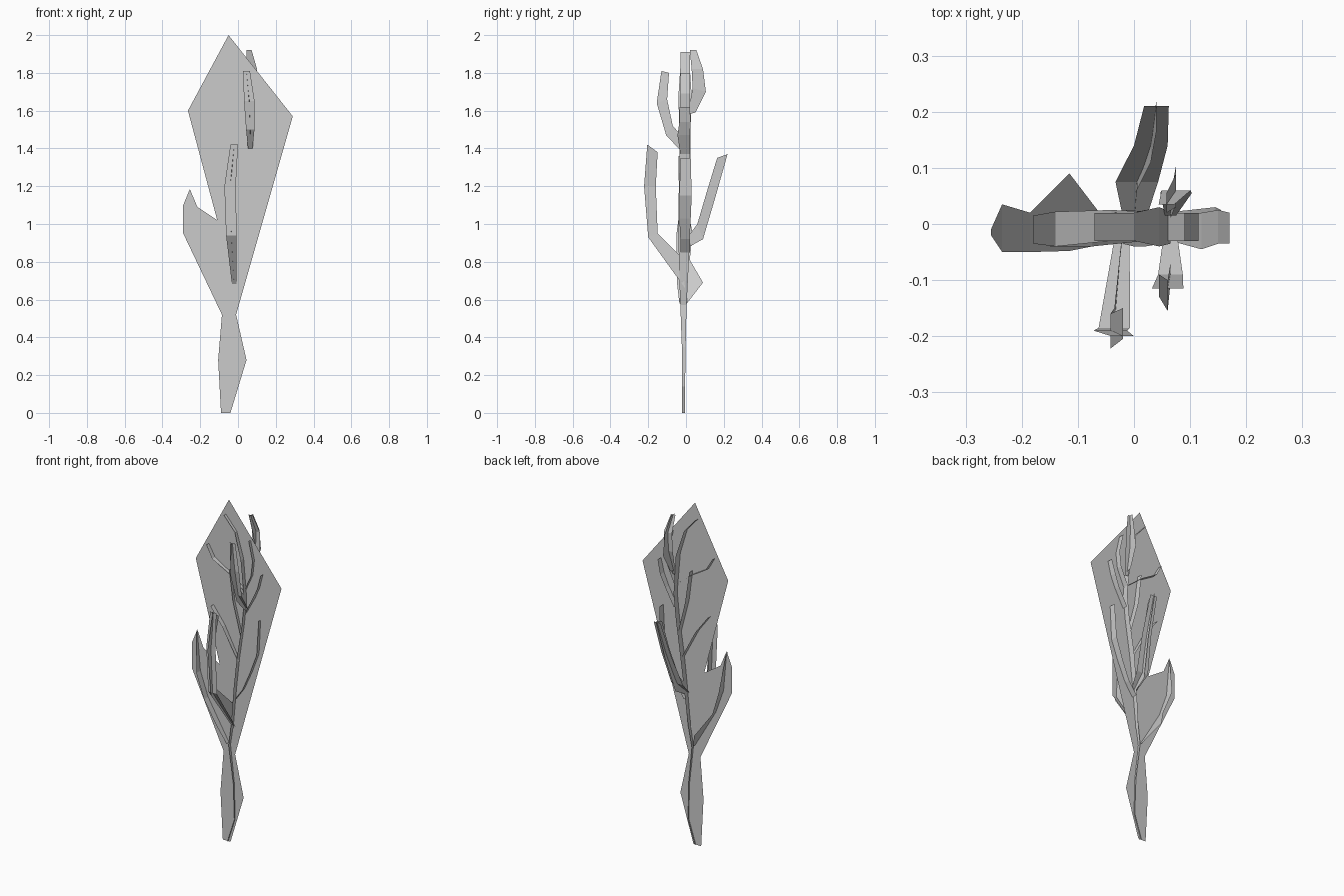
import bpy

CARD_Y = -0.012


def mesh_object(name, verts, faces):
    me = bpy.data.meshes.new(name)
    me.from_pydata(verts, [], faces)
    me.update()
    ob = bpy.data.objects.new(name, me)
    bpy.context.collection.objects.link(ob)
    return ob


def strip(name, left, right):
    """Quad strip between two matching edge paths."""
    n = len(left)
    faces = [(i, i + 1, n + i + 1, n + i) for i in range(n - 1)]
    return mesh_object(name, left + right, faces)


def flat_branch(name, path):
    """Ribbon crossing the main card: path of (x, z, y_front, y_back)."""
    strip(name, [(x, a, z) for x, z, a, b in path],
          [(x, b, z) for x, z, a, b in path])


def crossed_branch(name, spine, half_x, outer, inner):
    """Branch leaving the card: a ribbon across x and a card in the yz plane."""
    strip(name + "_ribbon",
          [(x - w, y, z) for (x, y, z), w in zip(spine, half_x)],
          [(x + w, y, z) for (x, y, z), w in zip(spine, half_x)])
    strip(name + "_card",
          [(p[0], y, z) for p, (y, z) in zip(spine, outer)],
          [(p[0], y, z) for p, (y, z) in zip(spine, inner)])


# Main foliage card
outline = [(-.09, 0), (-.04, 0), (.045, .28), (-.01, .52), (.29, 1.57),
           (-.05, 2), (-.265, 1.6), (-.11, 1.02), (-.215, 1.09),
           (-.255, 1.185), (-.29, 1.1), (-.29, .95), (-.085, .52),
           (-.105, .28)]
mesh_object("foliage_card", [(x, CARD_Y, z) for x, z in outline],
            [tuple(range(len(outline)))])

# Trunk ribbon
flat_branch("trunk", [
    (-.055, 0, -.02, -.005), (-.01, .14, -.02, -.005), (-.015, .35, -.022, -.002),
    (-.04, .57, -.03, .003), (-.02, .7, -.035, .01), (0, .92, -.04, .02),
    (.02, 1.1, -.04, .025), (.05, 1.3, -.035, .022), (.065, 1.45, -.035, .022),
    (.045, 1.68, -.04, .03), (0, 1.83, -.03, .02), (-.07, 1.91, -.03, .02)])

# Side branches lying along the card
flat_branch("lower_left_branch", [
    (-.05, .58, -.035, .005), (-.115, .69, -.048, .09), (-.185, .81, -.05, .02),
    (-.235, .95, -.05, .035), (-.255, 1.18, -.02, -.01)])
flat_branch("lower_right_branch", [
    (0, .85, -.03, .02), (.05, .92, -.03, .02), (.1, 1.03, -.035, .025),
    (.145, 1.15, -.035, .03), (.155, 1.35, -.03, .025)])
flat_branch("middle_left_branch", [
    (.02, 1.08, -.03, .02), (-.075, 1.26, -.04, .022), (-.15, 1.36, -.04, .02)])
flat_branch("middle_branch", [
    (.04, 1.22, -.03, .02), (-.012, 1.42, -.03, .025), (-.035, 1.6, -.03, .02)])
flat_branch("upper_left_branch", [
    (.06, 1.5, -.03, .02), (-.04, 1.58, -.03, .025), (-.14, 1.64, -.04, .022),
    (-.18, 1.71, -.035, .015)])
flat_branch("upper_right_branch", [
    (.065, 1.37, -.03, .02), (.12, 1.47, -.045, .02), (.15, 1.54, -.035, .025),
    (.17, 1.62, -.035, .02)])
flat_branch("top_right_branch", [
    (.06, 1.5, -.03, .02), (.105, 1.6, -.03, .02), (.115, 1.69, -.03, .02),
    (.09, 1.8, -.03, .02)])

# Branches reaching forward and backward
crossed_branch(
    "lower_front_branch",
    [(-.02, -.01, .68), (-.035, -.185, .94), (-.042, -.19, 1.2), (-.02, -.2, 1.42)],
    [.012, .028, .03, .02],
    [(-.005, .66), (-.2, .93), (-.222, 1.2), (-.205, 1.42)],
    [(-.02, .82), (-.15, .95), (-.16, 1.2), (-.15, 1.38)])
crossed_branch(
    "lower_back_branch",
    [(0, -.01, .88), (.005, .075, .96), (.03, .14, 1.15), (.04, .21, 1.36)],
    [.015, .038, .03, .022],
    [(0, .87), (.09, .92), (.155, 1.14), (.22, 1.37)],
    [(0, .92), (.06, 1.0), (.11, 1.17), (.165, 1.35)])
crossed_branch(
    "upper_front_branch",
    [(.065, -.02, 1.4), (.065, -.09, 1.5), (.06, -.115, 1.65), (.045, -.115, 1.81)],
    [.012, .022, .028, .018],
    [(-.02, 1.38), (-.105, 1.47), (-.155, 1.64), (-.13, 1.81)],
    [(-.01, 1.45), (-.07, 1.52), (-.1, 1.66), (-.09, 1.8)])
crossed_branch(
    "upper_back_branch",
    [(.065, .015, 1.56), (.075, .055, 1.71), (.075, .06, 1.82), (.058, .035, 1.92)],
    [.01, .028, .026, .014],
    [(.05, 1.59), (.105, 1.7), (.09, 1.82), (.055, 1.92)],
    [(.01, 1.58), (.035, 1.72), (.03, 1.82), (.02, 1.92)])
